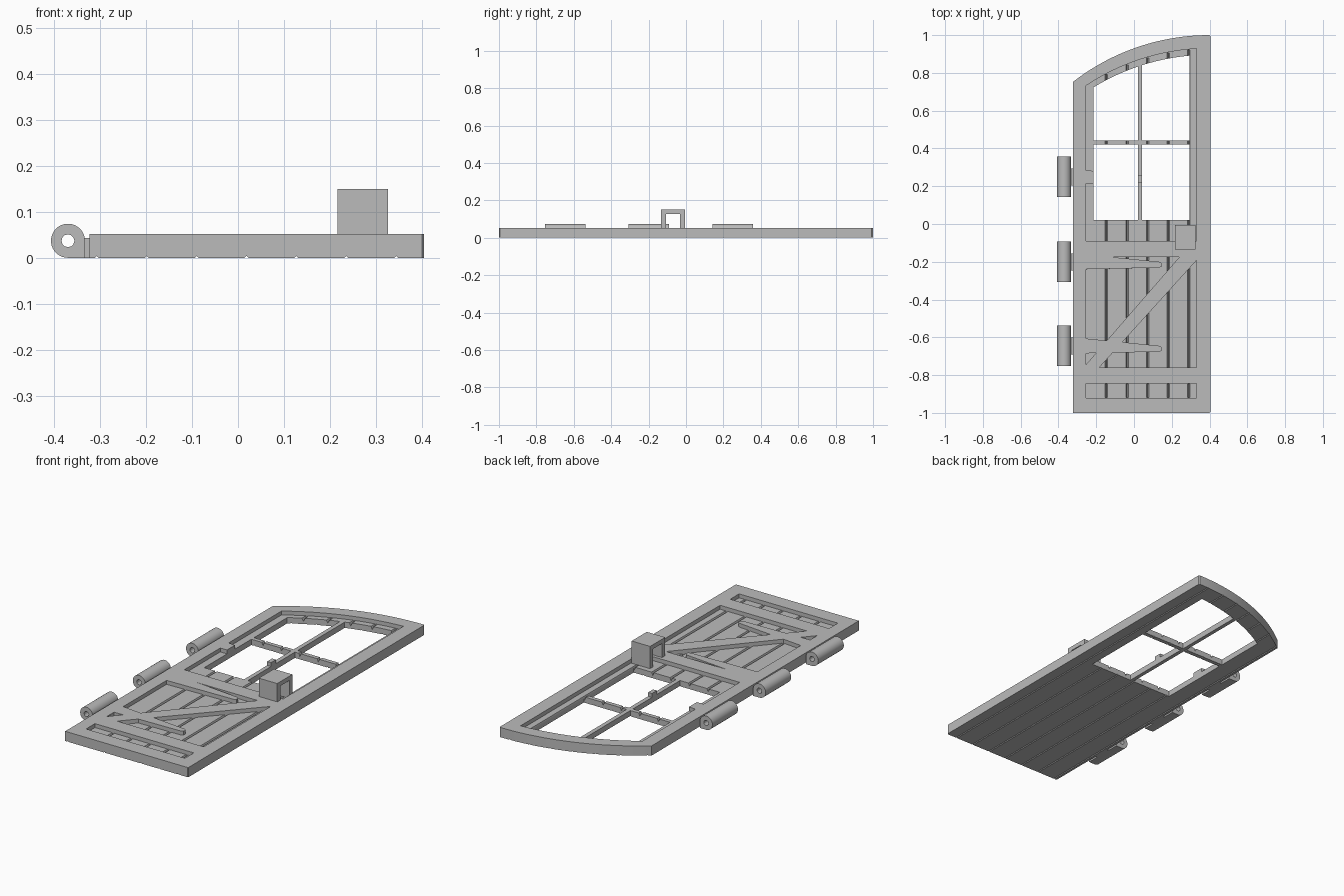
import bpy, math
from mathutils import Vector

old = bpy.data.objects.get("Cube")
if old:
    bpy.data.objects.remove(old, do_unlink=True)

grey = bpy.data.materials.new("plain grey")
grey.use_nodes = True
grey.diffuse_color = (0.5, 0.5, 0.5, 1)
grey.node_tree.nodes["Principled BSDF"].inputs["Base Color"].default_value = (0.5, 0.5, 0.5, 1)

THICK, PLANK = 0.052, 0.031      # frame top and plank top
RADIUS = 1.18                    # arch radius, centred on the latch edge


def prism(name, profile, lo, hi, axis="z"):
    """Extrude a 2D profile from lo to hi along an axis."""
    place = {"x": lambda a, b, t: (t, a, b),
             "y": lambda a, b, t: (a, t, b),
             "z": lambda a, b, t: (a, b, t)}[axis]
    n = len(profile)
    verts = [place(a, b, t) for t in (lo, hi) for a, b in profile]
    faces = [range(n), range(n, 2 * n)]
    faces += [(i, (i + 1) % n, n + (i + 1) % n, n + i) for i in range(n)]
    mesh = bpy.data.meshes.new(name)
    mesh.from_pydata(verts, [], [tuple(f) for f in faces])
    mesh.materials.append(grey)
    obj = bpy.data.objects.new(name, mesh)
    bpy.context.scene.collection.objects.link(obj)
    # make the normals consistent and outward
    import bmesh
    bm = bmesh.new()
    bm.from_mesh(mesh)
    bmesh.ops.recalc_face_normals(bm, faces=bm.faces)
    bm.to_mesh(mesh)
    bm.free()
    return obj


def combine(target, tool, operation):
    """Apply a boolean and discard the tool."""
    mod = target.modifiers.new("cut", "BOOLEAN")
    mod.operation, mod.object, mod.solver = operation, tool, "EXACT"
    bpy.context.view_layer.update()
    with bpy.context.temp_override(object=target, active_object=target):
        bpy.ops.object.modifier_apply(modifier=mod.name)
    bpy.data.objects.remove(tool, do_unlink=True)


def rect(x0, x1, y0, y1):
    return [(x0, y0), (x1, y0), (x1, y1), (x0, y1)]


def arch_y(x, centre):
    return centre + math.sqrt(RADIUS ** 2 - (x - 0.4) ** 2)


def arched(x0, x1, y0, centre, steps=16):
    """Rectangle whose top follows the arch."""
    xs = [x1 + (x0 - x1) * i / steps for i in range(steps + 1)]
    return [(x0, y0), (x1, y0)] + [(x, arch_y(x, centre)) for x in xs]


# Door slab with arched top
outline = arched(-0.323, 0.4, -1, -0.18, 24)
outline[2:2] = [(0.405, -0.995), (0.405, 0.993)]
door = prism("door", outline, 0, THICK)

# Recessed panels, with plank grooves in their floors
LEFT, RIGHT = -0.255, 0.33
panels = [(-0.92, -0.845), (-0.76, -0.175)]
recess = prism("recess", arched(LEFT, RIGHT, -0.09, -0.25), PLANK, 0.1)
for y0, y1 in panels:
    combine(recess, prism("panel", rect(LEFT, RIGHT, y0, y1), PLANK, 0.1), "UNION")
for i in range(5):
    x = -0.146 + 0.1092 * i
    vee = [(x - 0.008, 0.034), (x + 0.008, 0.034), (x, 0.014)]
    for y0, y1 in panels + [(-0.09, arch_y(x, -0.25) - 0.003)]:
        combine(recess, prism("groove", vee, y0 + 0.001, y1 - 0.001, "y"), "UNION")

# Diagonal brace and hinge straps stay standing in the recesses
brace = [(-0.28, -0.774), (-0.197, -0.774), (0.35, -0.172), (0.35, -0.15), (0.262, -0.15)]
combine(recess, prism("brace", brace, -0.1, 0.2), "DIFFERENCE")
hinges = [(0.25, 0.036), (-0.2, 0.04), (-0.645, 0.04)]
for y, half in hinges:
    strap = [(-0.27, y - half), (0.135, y - 0.031), (0.147, y - 0.024),
             (0.147, y - 0.008), (0.135, y), (-0.27, y + half)]
    combine(recess, prism("strap", strap, -0.1, 0.2), "DIFFERENCE")
combine(door, recess, "DIFFERENCE")

# Window panes, leaving the glazing bars
for x0, x1 in [(-0.215, 0.02), (0.043, 0.295)]:
    combine(door, prism("pane", rect(x0, x1, 0.022, 0.42), -0.1, 0.2), "DIFFERENCE")
    combine(door, prism("pane", arched(x0, x1, 0.442, -0.284, 10), -0.1, 0.2), "DIFFERENCE")

# Shallow seams between the planks on the underside
for i in range(7):
    x = -0.307 + 0.1085 * i
    seam = [(x - 0.006, -0.002), (x + 0.006, -0.002), (x, 0.004)]
    combine(door, prism("seam", seam, -1.1, 1.1, "y"), "DIFFERENCE")

# Hinge barrels with pin holes, and necks joining them to the door
PIN = Vector((-0.37, 0.037))
arc = [math.radians(270 - 260 * i / 28) for i in range(29)]
barrel_profile = [(-0.333, 0)] + [tuple(PIN + 0.037 * Vector((math.cos(a), math.sin(a)))) for a in arc]
hole = [tuple(PIN + 0.014 * Vector((math.cos(a), math.sin(a))))
        for a in (math.tau * i / 12 for i in range(12))]
for part, (y, half) in zip(("upper", "middle", "lower"), hinges):
    barrel = prism(part + "_hinge_barrel", barrel_profile, y - 0.108, y + 0.108, "y")
    combine(barrel, prism("pin_hole", hole, y - 0.2, y + 0.2, "y"), "DIFFERENCE")
    prism(part + "_hinge_neck", rect(-0.345, -0.322, y - 0.045, y + 0.045), 0, 0.043)

# Square loop handle
handle = prism("handle", rect(-0.134, -0.006, PLANK, 0.15), 0.217, 0.326, "x")
combine(handle, prism("handle_opening", rect(-0.107, -0.032, 0, 0.127), 0.1, 0.5, "x"), "DIFFERENCE")

# Smooth the curved surfaces while keeping edges sharp
for obj in bpy.context.scene.collection.objects:
    if obj.type == "MESH" and ("barrel" in obj.name or obj is door):
        with bpy.context.temp_override(object=obj, active_object=obj, selected_objects=[obj],
                                       selected_editable_objects=[obj]):
            bpy.ops.object.shade_smooth_by_angle(angle=math.radians(25))
